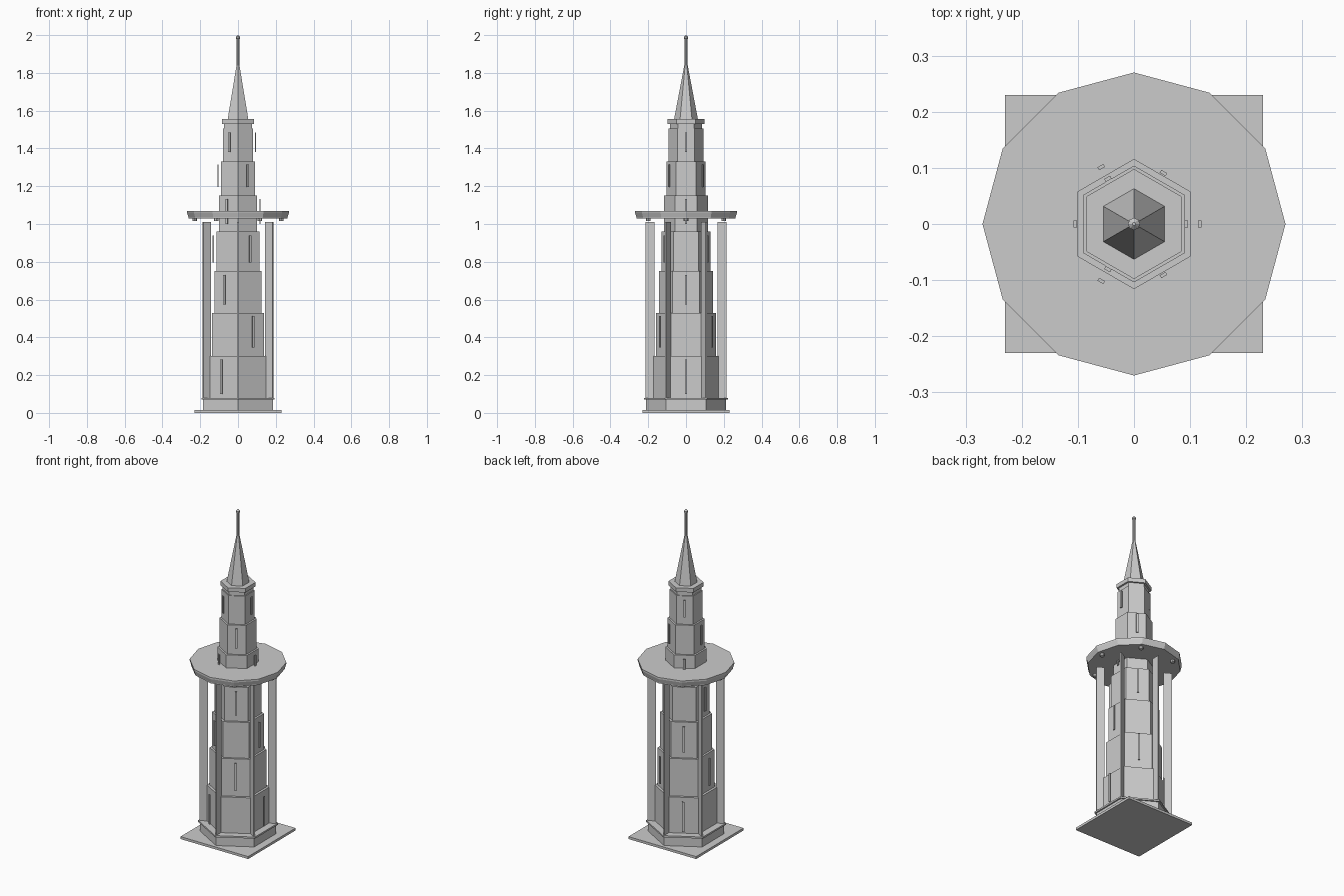
import bpy, bmesh
from math import sin, cos, pi, radians
from mathutils import Matrix

if "Cube" in bpy.data.objects:
    bpy.data.objects.remove(bpy.data.objects["Cube"])


def finish(name, bm):
    bmesh.ops.recalc_face_normals(bm, faces=bm.faces)
    me = bpy.data.meshes.new(name)
    bm.to_mesh(me)
    bm.free()
    ob = bpy.data.objects.new(name, me)
    bpy.context.collection.objects.link(ob)
    return ob


def prism(name, sides, profile, start=90, centre=(0, 0)):
    """Stack of n-gon rings from (radius, z) pairs, capped at both ends."""
    bm = bmesh.new()
    rings = []
    for r, z in profile:
        angles = [radians(start) + 2 * pi * i / sides for i in range(sides)]
        rings.append([bm.verts.new((centre[0] + r * cos(a), centre[1] + r * sin(a), z)) for a in angles])
    for a, b in zip(rings, rings[1:]):
        for i in range(sides):
            j = (i + 1) % sides
            bm.faces.new((a[i], a[j], b[j], b[i]))
    bm.faces.new(rings[0][::-1])
    bm.faces.new(rings[-1])
    return finish(name, bm)


def box(name, r0, r1, width, z0, z1, angle=0):
    """Box reaching from radius r0 to r1, turned about the tower axis."""
    bm = bmesh.new()
    m = (Matrix.Rotation(radians(angle), 4, 'Z')
         @ Matrix.Translation(((r0 + r1) / 2, 0, (z0 + z1) / 2))
         @ Matrix.Diagonal((r1 - r0, width, z1 - z0, 1)))
    bmesh.ops.create_cube(bm, size=1, matrix=m)
    return finish(name, bm)


# Ground slab and hexagonal plinth
box("base_slab", -0.23, 0.23, 0.46, 0, 0.015)
prism("plinth", 6, [(0.213, 0.015), (0.213, 0.07)])
prism("plinth_lip", 6, [(0.223, 0.07), (0.223, 0.08)])

# Stepped tiers: radius, bottom, top, window bottom, window top
tiers = [
    (0.175, 0.08, 0.30, 0.10, 0.283),
    (0.158, 0.30, 0.53, 0.345, 0.513),
    (0.144, 0.53, 0.75, 0.575, 0.73),
    (0.130, 0.75, 0.96, 0.795, 0.94),
    (0.116, 0.96, 1.15, 1.00, 1.133),
    (0.104, 1.15, 1.33, 1.195, 1.315),
    (0.092, 1.33, 1.505, 1.38, 1.485),
]
for n, (r, z0, z1, w0, w1) in enumerate(tiers):
    prism(f"tier_{n + 1}", 6, [(r, z0), (r, z1)])
    # Slit windows stand off three alternate faces
    d = r + 0.001
    for k in range(3):
        box(f"window_{n + 1}_{k + 1}", d - 0.003, d + 0.003, 0.012, w0, w1, 120 * k + 60 * (n % 2))

# Thin upright fins at the hexagon corners
for k in range(6):
    box(f"fin_{k + 1}", 0.167, 0.214, 0.008, 0.08, 1.01, 30 + 60 * k)

# Twelve-sided platform with small lamps under it
prism("platform", 12, [(0.262, 1.03), (0.262, 1.06)], 0)
prism("platform_rim", 12, [(0.262, 1.035), (0.27, 1.06), (0.27, 1.07)], 0)
for k in range(6):
    a = radians(60 * k)
    prism(f"lamp_{k + 1}", 8, [(0.012, 1.015), (0.012, 1.03)], 0, (0.23 * cos(a), 0.23 * sin(a)))

# Neck, cornice, spire and mast
prism("neck", 6, [(0.086, 1.505), (0.086, 1.53)])
prism("cornice", 6, [(0.098, 1.53), (0.098, 1.555)])
prism("spire", 6, [(0.063, 1.555), (0.009, 1.84)])
prism("mast", 8, [(0.008, 1.82), (0.008, 1.985)])
prism("mast_ball", 8, [(0.004, 1.976), (0.011, 1.982), (0.011, 1.992), (0.003, 2.0)])
